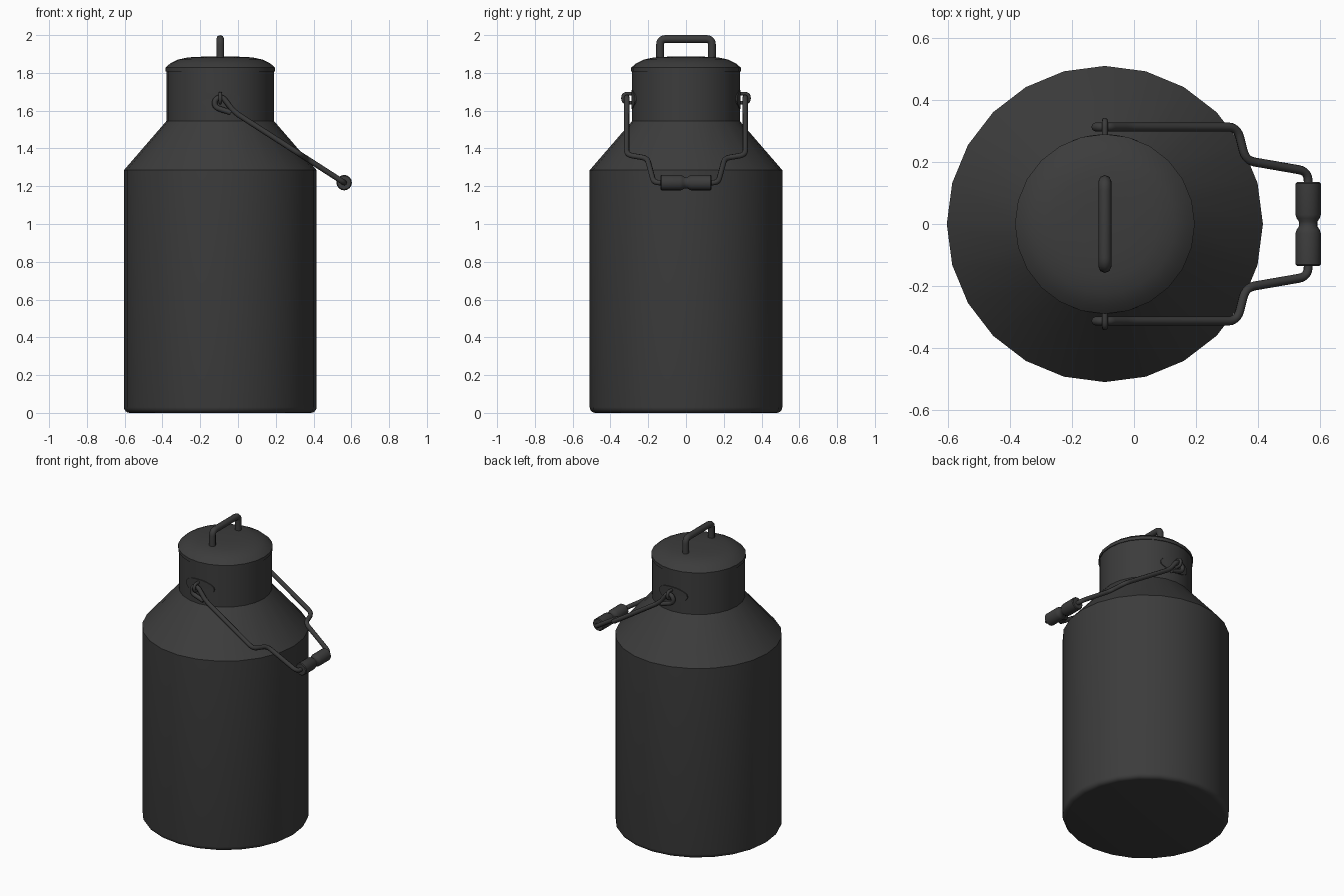
import bpy, bmesh, math
from mathutils import Vector, Matrix

if "Cube" in bpy.data.objects:
    bpy.data.objects.remove(bpy.data.objects["Cube"])

CX = -0.094          # can axis
SIDES = 24
SLOPE = -0.642       # tilt of the swung-down bail
PIVOT_Z = 1.64

mat = bpy.data.materials.new("dark_metal")
mat.diffuse_color = (0.045, 0.045, 0.045, 1)
mat.use_nodes = True
mat.node_tree.nodes["Principled BSDF"].inputs["Base Color"].default_value = mat.diffuse_color


def finish(ob, angle=35):
    bpy.ops.object.select_all(action='DESELECT')
    ob.select_set(True)
    bpy.context.view_layer.objects.active = ob
    if ob.type == 'CURVE':
        bpy.ops.object.convert(target='MESH')
        ob = bpy.context.object
    ob.data.materials.clear()
    ob.data.materials.append(mat)
    bpy.ops.object.shade_smooth_by_angle(angle=math.radians(angle))
    return ob


def from_bmesh(name, bm):
    bmesh.ops.recalc_face_normals(bm, faces=bm.faces)
    me = bpy.data.meshes.new(name)
    bm.to_mesh(me)
    bm.free()
    ob = bpy.data.objects.new(name, me)
    bpy.context.collection.objects.link(ob)
    return finish(ob)


def lathe(name, profile, matrix, sides=SIDES):
    bm = bmesh.new()
    vs = [bm.verts.new((r, 0, z)) for r, z in profile]
    es = [bm.edges.new(p) for p in zip(vs, vs[1:])]
    bmesh.ops.spin(bm, geom=vs + es, cent=(0, 0, 0), axis=(0, 0, 1),
                   angle=math.tau, steps=sides)
    bmesh.ops.remove_doubles(bm, verts=bm.verts, dist=1e-4)
    bm.transform(matrix)
    return from_bmesh(name, bm)


def rounded(points, radius, steps=5):
    """Replace each inner corner of a path by a small curve."""
    pts = [Vector(p) for p in points]
    out = [pts[0]]
    for a, b, c in zip(pts, pts[1:], pts[2:]):
        p = b + (a - b).normalized() * min(radius, (a - b).length * 0.45)
        q = b + (c - b).normalized() * min(radius, (c - b).length * 0.45)
        for i in range(steps + 1):
            t = i / steps
            out.append(p * (1 - t) ** 2 + b * 2 * t * (1 - t) + q * t * t)
    return out + [pts[-1]]


def tube(name, path, radius):
    cu = bpy.data.curves.new(name, 'CURVE')
    cu.dimensions = '3D'
    cu.bevel_depth = radius
    cu.bevel_resolution = 2
    cu.use_fill_caps = True
    sp = cu.splines.new('POLY')
    sp.points.add(len(path) - 1)
    for p, co in zip(sp.points, path):
        p.co = (*co, 1)
    ob = bpy.data.objects.new(name, cu)
    bpy.context.collection.objects.link(ob)
    return finish(ob, 50)


axis = Matrix.Translation((CX, 0, 0))

# can body with rounded foot, sloping shoulder and neck
foot = [(0.48 + 0.03 * math.sin(a), 0.03 - 0.03 * math.cos(a))
        for a in (i * math.pi / 8 for i in range(5))]
lathe("can_body", [(0, 0)] + foot + [(0.51, 1.285), (0.285, 1.545),
                                     (0.285, 1.815), (0, 1.815)], axis)

# domed lid
lathe("lid", [(0, 1.807), (0.29, 1.807), (0.29, 1.828), (0.265, 1.85),
              (0.225, 1.87), (0.17, 1.882), (0.09, 1.886), (0, 1.887)], axis)

# lid handle
tube("lid_handle", rounded([(CX, -0.137, 1.86), (CX, -0.137, 1.979),
                            (CX, 0.137, 1.979), (CX, 0.137, 1.86)], 0.03), 0.021)


# bail: one bent wire with a hooked eye at each end
def on_bail(x, y):
    return Vector((x, y, PIVOT_Z + (x - CX) * SLOPE))


def half_bail(s):
    d = Vector((1, 0, SLOPE)).normalized()
    n = Vector((-d.z, 0, d.x))
    centre = on_bail(CX, s * 0.313)
    eye = [centre + d * 0.075 - n * 0.012]
    for i in range(11):
        a = math.radians(-70 - 22 * i)
        eye.append(centre + (d * math.cos(a) + n * math.sin(a)) * 0.03)
    eye.append(centre + d * 0.07 + n * 0.006)
    arm = rounded([on_bail(0.0, s * 0.313), on_bail(0.333, s * 0.313),
                   on_bail(0.36, s * 0.205), on_bail(0.562, s * 0.17),
                   on_bail(0.562, s * 0.1)], 0.035)
    return eye + arm


tube("bail_wire", half_bail(1) + half_bail(-1)[::-1], 0.0145)

# grip with a pinched waist
grip = [(0, -0.135), (0.036, -0.135), (0.041, -0.13), (0.041, -0.03),
        (0.037, -0.018), (0.03, -0.008)]
grip += [(r, -y) for r, y in reversed(grip)]
lathe("bail_grip", grip, Matrix.Translation(on_bail(0.562, 0))
      @ Matrix.Rotation(math.pi / 2, 4, 'X'), 16)

for s, side in ((-1, "front"), (1, "back")):
    # oval plate hugging the neck
    bm = bmesh.new()
    rings = []
    for f, r in ((0.02, 0.289), (0.35, 0.289), (0.7, 0.289), (1, 0.289), (1, 0.275)):
        ring = []
        for i in range(24):
            a = math.tau * i / 24
            x = 0.105 * f * math.cos(a)
            ring.append(bm.verts.new((CX + x, s * math.sqrt(r * r - x * x),
                                      1.66 + 0.05 * f * math.sin(a))))
        rings.append(ring)
    bm.faces.new(rings[0])
    for p, q in zip(rings, rings[1:]):
        for i in range(24):
            j = (i + 1) % 24
            bm.faces.new((p[i], p[j], q[j], q[i]))
    from_bmesh("ear_plate_" + side, bm)

    # wire lug holding the bail eye
    tube("ear_lug_" + side, rounded([(CX, s * 0.275, 1.69), (CX, s * 0.333, 1.69),
                                     (CX, s * 0.333, 1.642), (CX, s * 0.275, 1.642)],
                                    0.025), 0.01)
